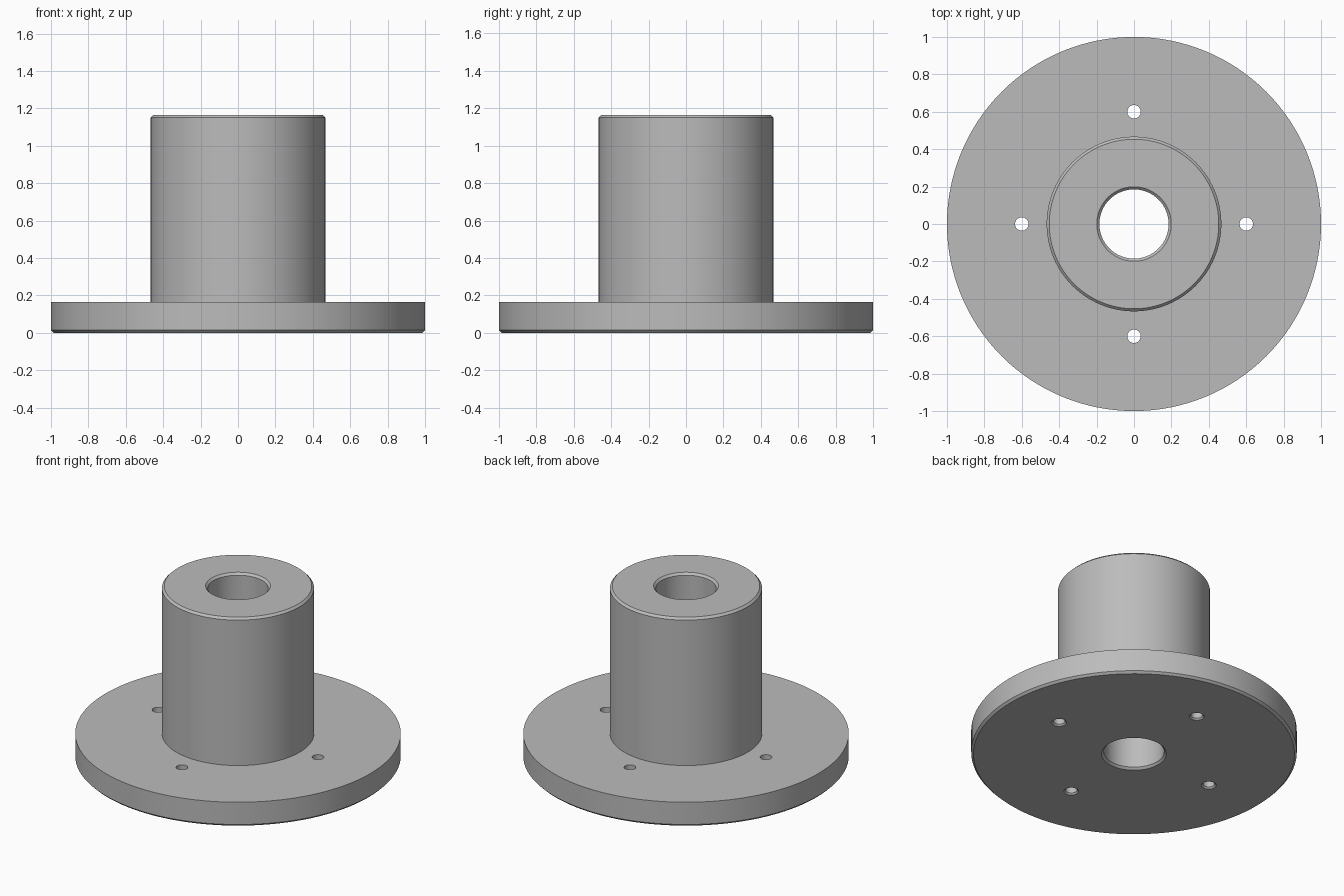
import bpy
import math

cube = bpy.data.objects.get("Cube")
if cube:
    bpy.data.objects.remove(cube, do_unlink=True)

# Main dimensions
FLANGE_R, FLANGE_H = 1.0, 0.165
HUB_R, TOTAL_H = 0.467, 1.165
BORE_R, HOLE_R, HOLE_CIRCLE = 0.185, 0.036, 0.6
CHAMFER, HOLE_CHAMFER = 0.014, 0.01

steel = bpy.data.materials.new("plain_grey_steel")
steel.use_nodes = True
GREY = (0.5, 0.5, 0.5, 1)
steel.diffuse_color = GREY
steel.node_tree.nodes["Principled BSDF"].inputs["Base Color"].default_value = GREY


def lathe(name, profile, sides, centre=(0, 0)):
    """Revolve a closed (radius, height) loop; points on the axis form the end caps."""
    solid = profile[0][0] == 0
    ring = profile[1:-1] if solid else profile
    n = len(ring)
    verts = []
    for i in range(sides):
        a = math.tau * i / sides
        verts += [(centre[0] + r * math.cos(a), centre[1] + r * math.sin(a), z) for r, z in ring]
    faces = []
    for i in range(sides):
        j = (i + 1) % sides
        for k in range(n - 1 if solid else n):
            m = (k + 1) % n
            faces.append((i * n + k, j * n + k, j * n + m, i * n + m))
    if solid:
        faces.append([i * n for i in reversed(range(sides))])
        faces.append([i * n + n - 1 for i in range(sides)])
    mesh = bpy.data.meshes.new(name)
    mesh.from_pydata(verts, [], faces)
    mesh.materials.append(steel)
    obj = bpy.data.objects.new(name, mesh)
    bpy.context.collection.objects.link(obj)
    return obj


# Flange, hub and chamfered through bore as one turned body
body = lathe("flanged_hub", [
    (BORE_R + CHAMFER, 0),
    (FLANGE_R - CHAMFER, 0),
    (FLANGE_R, CHAMFER),
    (FLANGE_R, FLANGE_H),
    (HUB_R, FLANGE_H),
    (HUB_R, TOTAL_H - CHAMFER),
    (HUB_R - CHAMFER, TOTAL_H),
    (BORE_R + CHAMFER, TOTAL_H),
    (BORE_R, TOTAL_H - CHAMFER),
    (BORE_R, CHAMFER),
], 128)

# Four bolt holes, chamfered on the underside
cutters = []
for q in range(4):
    a = q * math.pi / 2
    cutter = lathe("bolt_hole_cutter", [
        (0, -0.01),
        (HOLE_R + 2 * HOLE_CHAMFER, -HOLE_CHAMFER),
        (HOLE_R, HOLE_CHAMFER),
        (HOLE_R, FLANGE_H + 0.05),
        (0, FLANGE_H + 0.05),
    ], 32, (HOLE_CIRCLE * math.cos(a), HOLE_CIRCLE * math.sin(a)))
    cutter.hide_render = True
    cutters.append(cutter)
    cut = body.modifiers.new("bolt_hole", "BOOLEAN")
    cut.operation = "DIFFERENCE"
    cut.solver = "EXACT"
    cut.object = cutter

# Apply the cuts, then smooth the turned surfaces
bpy.ops.object.select_all(action="DESELECT")
body.select_set(True)
bpy.context.view_layer.objects.active = body
for mod in list(body.modifiers):
    bpy.ops.object.modifier_apply(modifier=mod.name)
for cutter in cutters:
    bpy.data.objects.remove(cutter, do_unlink=True)
bpy.ops.object.shade_smooth_by_angle(angle=math.radians(30))
